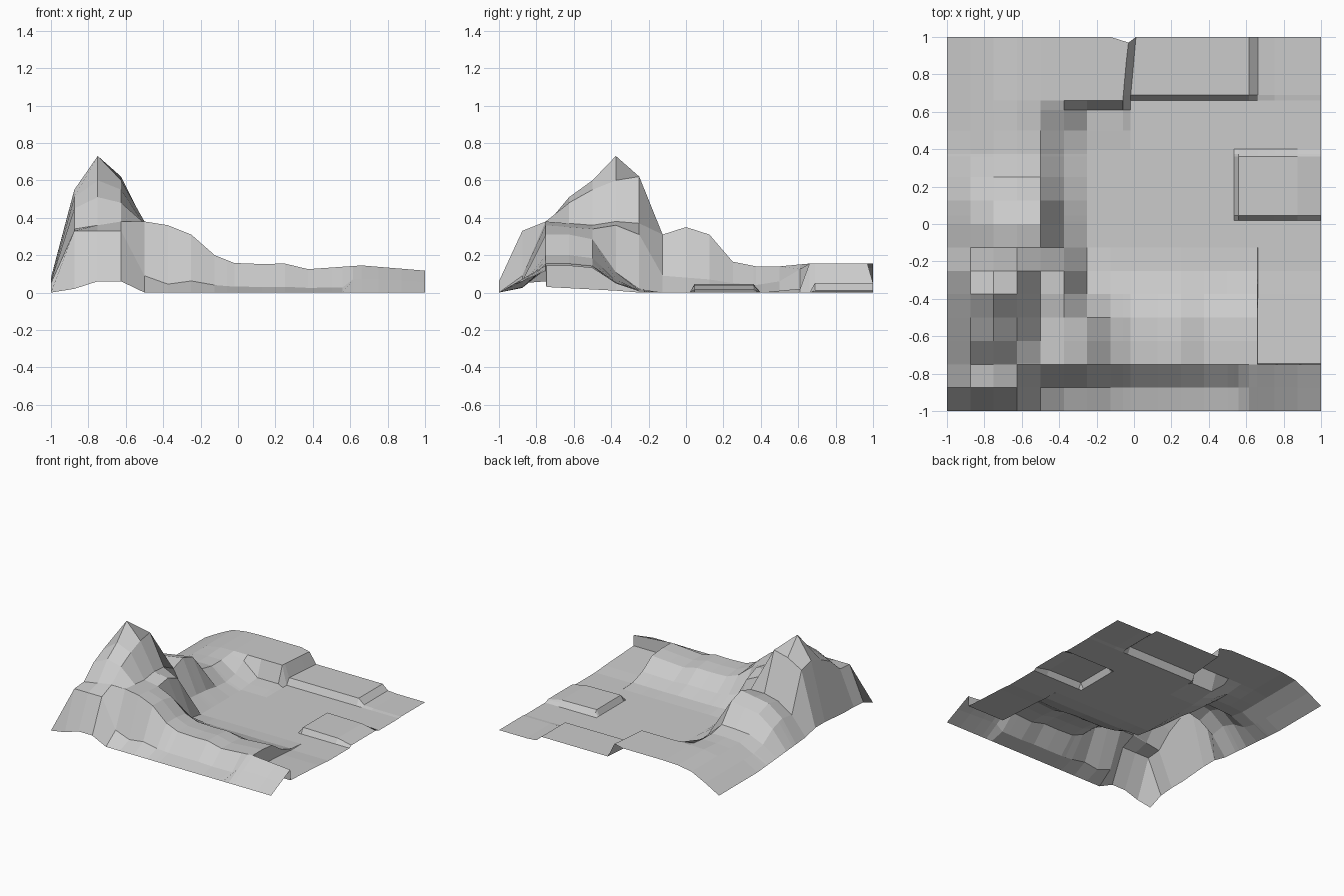
import bpy, bmesh

def lerp(pts, t):
    """Piecewise linear profile through (position, value) points."""
    if t <= pts[0][0]:
        return pts[0][1]
    for (a, va), (b, vb) in zip(pts, pts[1:]):
        if t <= b:
            return va + (vb - va) * (t - a) / (b - a)
    return pts[-1][1]

# Mountain and western ridge: y, then heights at x = -1 ... -0.375
WEST = [
    (-1.0,   (0.00, 0.02, 0.06, 0.06, 0.00, 0.00)),
    (-0.875, (0.05, 0.33, 0.33, 0.33, 0.09, 0.045)),
    (-0.75,  (0.06, 0.34, 0.36, 0.38, 0.38, 0.36)),
    (-0.625, (0.06, 0.45, 0.51, 0.48, 0.37, 0.35)),
    (-0.5,   (0.07, 0.51, 0.60, 0.55, 0.36, 0.34)),
    (-0.375, (0.08, 0.55, 0.73, 0.60, 0.38, 0.36)),
    (-0.25,  (0.08, 0.52, 0.59, 0.62, 0.37, 0.31)),
    (-0.125, (0.05, 0.20, 0.28, 0.31, 0.31, 0.09)),
    (0.0,    (0.04, 0.22, 0.31, 0.33, 0.35, 0.08)),
    (0.125,  (0.03, 0.18, 0.27, 0.29, 0.31, 0.07)),
    (0.25,   (0.02, 0.10, 0.15, 0.16, 0.165, 0.05)),
    (0.375,  (0.01, 0.07, 0.13, 0.14, 0.14, 0.04)),
    (0.5,    (0.00, 0.07, 0.13, 0.14, 0.14, 0.06)),
    (0.66,   (0.00, 0.07, 0.13, 0.15, 0.155, 0.155)),
    (1.0,    (0.00, 0.07, 0.13, 0.15, 0.155, 0.155)),
]
# Southern hill: crest height along x, and share of the crest across y
CREST = [(-0.25, 0.31), (-0.125, 0.2), (0, 0.15), (0.25, 0.155),
         (0.375, 0.125), (0.66, 0.145), (1, 0.117)]
ACROSS = [(-1, 0), (-0.875, 0.2), (-0.75, 1), (-0.625, 1), (-0.5, 0.92),
          (-0.375, 0.35), (-0.25, 0.06), (-0.125, 0)]
X_CLIFF, Y_CLIFF = 0.66, -0.75

def height(x, y):
    # mountain side
    if x < -0.3:
        i = round((x + 1) / 0.125)
        return lerp([(row_y, z[i]) for row_y, z in WEST], y)
    # raised back terraces
    if y > 0.45:
        if x < -0.04:
            return lerp([(0.5, 0.01), (0.61, 0.02), (0.66, 0.155)], y)
        terrace = lerp([(0.615, 0.052), (0.67, 0.004)], x)
        return lerp([(0.66, 0.0), (0.69, terrace), (1, terrace)], y)
    # square pad
    if y > 0 and x > 0.5:
        top = lerp([(0.535, 0), (0.56, 0.045), (0.875, 0.04), (1, 0.015)], x)
        return top * lerp([(0.02, 0), (0.045, 1), (0.36, 1), (0.4, 0)], y)
    # hill, its slope at the corner, and the hollow behind the cliff
    if x > X_CLIFF and y > Y_CLIFF:
        return lerp([(-0.75, 0.03), (-0.375, 0.01), (-0.25, 0)], y)
    share = lerp(ACROSS, y)
    if x > 0.6 and y < Y_CLIFF:
        share = (y + 1) / 0.25
    return lerp(CREST, x) * share

# Grid lines: regular spacing plus pairs where there are sharp steps
skip_x, skip_y = {0.0, 0.625}, {0.625}
step = [i / 8 - 1 for i in range(17)]
xs = sorted([x for x in step if x not in skip_x]
            + [-0.06, -0.02, 0.535, 0.56, 0.615, X_CLIFF, X_CLIFF + 0.003])
ys = sorted([y for y in step if y not in skip_y]
            + [Y_CLIFF + 0.003, 0.02, 0.045, 0.36, 0.4, 0.61, 0.66, 0.69])

bm = bmesh.new()
grid = []
for y in ys:
    row = []
    for x in xs:
        px, py = x, y
        if x in (-0.06, -0.02) and y > 0.66:       # slanted terrace edge
            px += (y - 0.66) * 0.09
        if x == -0.06 and y == 1:                  # small notch in back edge
            py = 0.97
        row.append(bm.verts.new((px, py, height(x, y))))
    grid.append(row)
for r0, r1 in zip(grid, grid[1:]):
    for k in range(len(xs) - 1):
        bm.faces.new((r0[k], r0[k + 1], r1[k + 1], r1[k]))

mesh = bpy.data.meshes.new("terrain")
bm.to_mesh(mesh)
bm.free()
bpy.context.collection.objects.link(bpy.data.objects.new("terrain", mesh))
